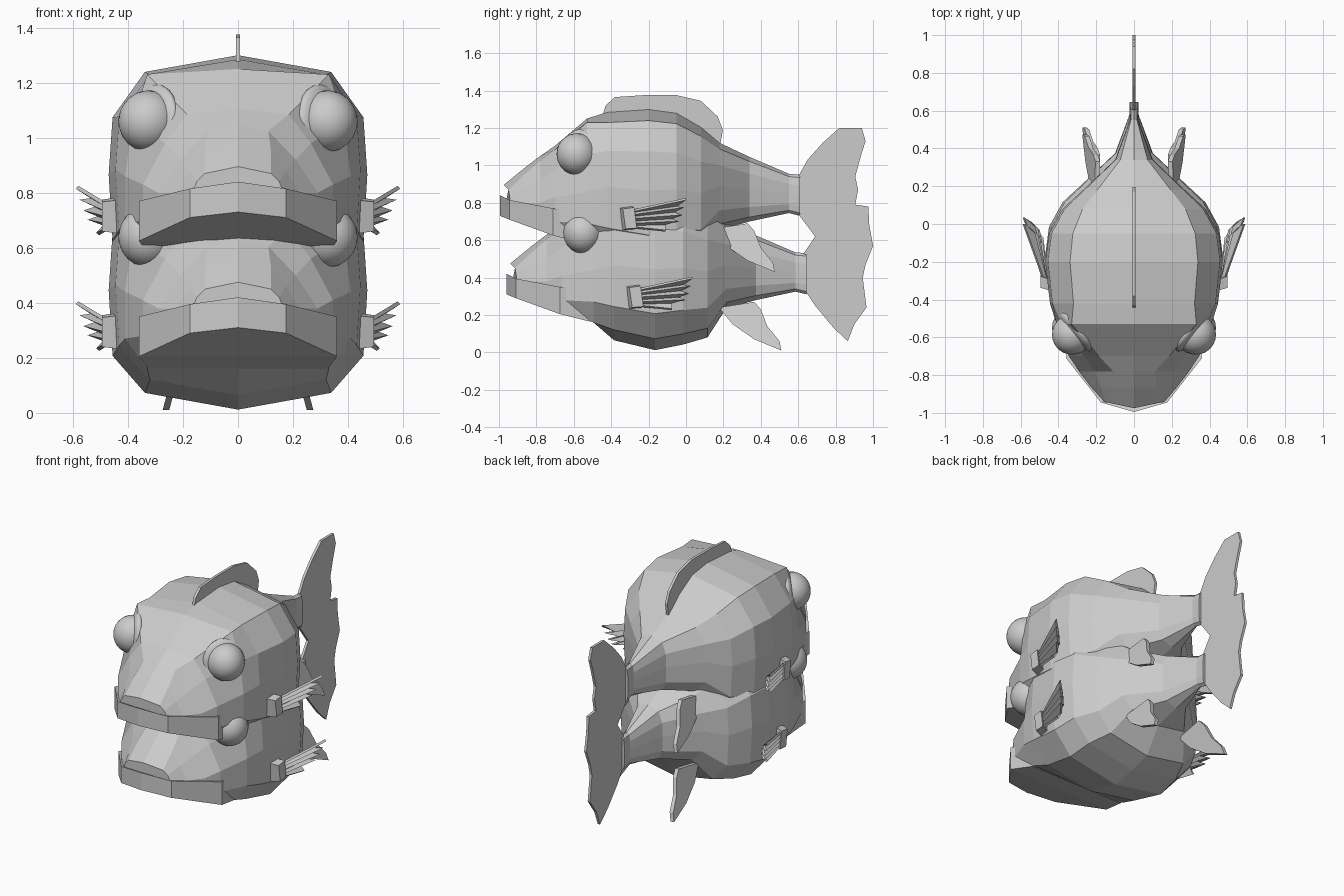
import bpy, bmesh, math
from mathutils import Vector

if "Cube" in bpy.data.objects:
    bpy.data.objects.remove(bpy.data.objects["Cube"])

grey = bpy.data.materials.new("plain_grey")
grey.diffuse_color = (0.6, 0.6, 0.6, 1)
grey.use_nodes = True
grey.node_tree.nodes["Principled BSDF"].inputs["Base Color"].default_value = grey.diffuse_color


def make(name, verts, faces, offset=(0, 0, 0)):
    me = bpy.data.meshes.new(name)
    me.from_pydata([tuple(v) for v in verts], [], faces)
    bm = bmesh.new()
    bm.from_mesh(me)
    bmesh.ops.recalc_face_normals(bm, faces=bm.faces)
    bm.to_mesh(me)
    bm.free()
    me.materials.append(grey)
    ob = bpy.data.objects.new(name, me)
    ob.location = offset
    bpy.context.collection.objects.link(ob)
    return ob


def loft(name, rings, offset):
    n = len(rings[0])
    verts = [v for r in rings for v in r]
    faces = [(i * n + j, i * n + (j + 1) % n, (i + 1) * n + (j + 1) % n, (i + 1) * n + j)
             for i in range(len(rings) - 1) for j in range(n)]
    faces += [tuple(range(n)), tuple(range((len(rings) - 1) * n, len(rings) * n))]
    return make(name, verts, faces, offset)


def plate(name, outline, xfun, thick, offset=(0, 0, 0)):
    """Flat fin from a side outline of (y, z) points."""
    rings = [[(xfun(y, z) + s * thick / 2, y, z) for y, z in outline] for s in (-1, 1)]
    return loft(name, rings, offset)


def mirrored(half):
    """Half section running top to bottom -> closed ring."""
    return half + [(-x, y, z) for x, y, z in reversed(half[1:-1])]


# Body sections: y, top, bottom, half width
SECTIONS = [(-0.42, 1.285, 0.485, 0.445), (-0.2, 1.30, 0.432, 0.47), (-0.05, 1.28, 0.462, 0.45),
            (0.08, 1.205, 0.50, 0.378), (0.18, 1.12, 0.655, 0.27), (0.34, 1.045, 0.70, 0.10),
            (0.55, 0.955, 0.745, 0.022), (0.61, 0.95, 0.73, 0.024)]
SHAPE = [(0, 1), (0.72, 0.86), (0.97, 0.48), (1, 0), (0.97, -0.55), (0.72, -0.86), (0, -1)]
# Snout sections: y, then half outline
SNOUT = [(-0.94, [(0, .895), (.12, .87), (.15, .84), (.165, .80), (.165, .75), (.15, .74), (0, .74)]),
         (-0.865, [(0, .985), (.12, .95), (.175, .88), (.225, .80), (.225, .74), (.2, .71), (0, .71)]),
         (-0.78, [(0, 1.05), (.11, 1.025), (.21, .92), (.29, .80), (.29, .72), (.27, .67), (0, .67)]),
         (-0.70, [(0, 1.105), (.185, 1.085), (.265, .98), (.345, .83), (.345, .70), (.31, .64), (0, .64)]),
         (-0.53, [(0, 1.25), (.33, 1.23), (.385, 1.06), (.41, .86), (.41, .69), (.33, .58), (0, .58)])]
LIP = [(0, -.995, .84, .73), (.175, -.945, .815, .71), (.36, -.71, .77, .625), (.33, -.55, .74, .585)]
PELVIC = [(.14, .66), (.33, .69), (.365, .65), (.40, .56), (.465, .48), (.475, .43), (.33, .49), (.215, .57)]
# Side fin columns: root z and tip (x, y, z), alternating ridge and valley
FAN = [(.755, .585, .00, .82), (.745, .53, -.05, .78), (.735, .57, -.01, .775), (.725, .515, -.06, .75),
       (.715, .555, -.02, .735), (.70, .505, -.07, .715), (.69, .54, -.04, .70), (.68, .485, -.11, .685),
       (.67, .51, -.11, .65)]


def fish(tag, off):
    # Faceted body, its front end slightly pointed
    rings = [mirrored([(x, y - (.035 * (1 - x / .165) if i == 0 else 0), z) for x, z in half])
             for i, (y, half) in enumerate(SNOUT)]
    for y, top, bot, w in SECTIONS:
        c, h = (top + bot) / 2, (top - bot) / 2
        rings.append(mirrored([(w * a, y, c + h * b) for a, b in SHAPE]))
    loft(tag + "_body", rings, off)

    # Thick lip band with flat sloping underside
    path = LIP + [(-x, y, t, b) for x, y, t, b in reversed(LIP[1:])]
    n = len(path)
    verts = [(x, y, t) for x, y, t, b in path] + [(x, y, b) for x, y, t, b in path]
    faces = [(j, (j + 1) % n, (j + 1) % n + n, j + n) for j in range(n)]
    for k in (0, n):
        faces += [(k, k + 1, k + n - 1)]
        faces += [(k + i, k + i + 1, k + n - i - 1, k + n - i) for i in (1, 2)]
    make(tag + "_lip", verts, faces, off)

    for s, side in ((1, "left"), (-1, "right")):
        # Eye ball and its socket rim
        axis = Vector((s * 0.77, -0.62, 0.1)).normalized()
        centre = Vector((s * 0.325, -0.583, 1.06)) + Vector(off)
        rot = axis.to_track_quat('Z', 'Y')
        for part, shift, scale in (("eye", 0, (.108, .112, .11)), ("eye_socket", -.024, (.132, .138, .045))):
            bpy.ops.mesh.primitive_uv_sphere_add(segments=24, ring_count=14, radius=1)
            ob = bpy.context.object
            ob.name = f"{tag}_{part}_{side}"
            ob.scale = scale
            ob.rotation_euler = rot.to_euler()
            ob.location = centre + axis * shift
            ob.data.materials.append(grey)
            bpy.ops.object.shade_smooth()

        # Pleated side fin
        verts = [(s * (.465 + .012 * (i % 2 == 0)), -.30, r[0]) for i, r in enumerate(FAN)]
        verts += [(s * x, y, z) for _, x, y, z in FAN]
        m = len(FAN)
        fan = make(f"{tag}_side_fin_{side}", verts,
                   [(i, i + 1, m + i + 1, m + i) for i in range(m - 1)], off)
        mod = fan.modifiers.new("thickness", 'SOLIDIFY')
        mod.thickness = 0.014
        mod.offset = 0

        # Block at the root of the side fin
        root = [[(s * (x + d), y + d * .3, z + (.72 - z) * d * 2) for x, y, z in
                 ((.42, -.36, .775), (.42, -.30, .785), (.42, -.285, .655), (.42, -.345, .65))]
                for d in (0, .055, .075)]
        loft(f"{tag}_fin_root_{side}", root, off)

        # Belly fin
        plate(f"{tag}_belly_fin_{side}", PELVIC, lambda y, z: s * (.262 + (.43 - z) * .27), .024, off)


fish("upper", (0, 0, 0))
fish("lower", (0, 0.035, -0.42))

# Back fin
plate("back_fin", [(-.46, 1.22), (-.43, 1.32), (-.38, 1.365), (-.23, 1.375), (-.05, 1.375), (.08, 1.345),
                   (.17, 1.26), (.197, 1.19), (.18, 1.09), (0, 1.18), (-.3, 1.22)], lambda y, z: 0, .016)

# Shared tail fin
plate("tail_fin", [(.60, .94), (.65, 1.03), (.73, 1.12), (.82, 1.2), (.94, 1.2), (.96, 1.13), (.935, 1.05),
                   (.905, .94), (.92, .87), (.905, .79), (.975, .78), (.98, .68), (1.0, .57), (.96, .47),
                   (.945, .40), (.965, .24), (.90, .15), (.865, .06), (.79, .13), (.69, .25), (.63, .34),
                   (.63, .53), (.69, .62), (.60, .74)], lambda y, z: 0, .016)
